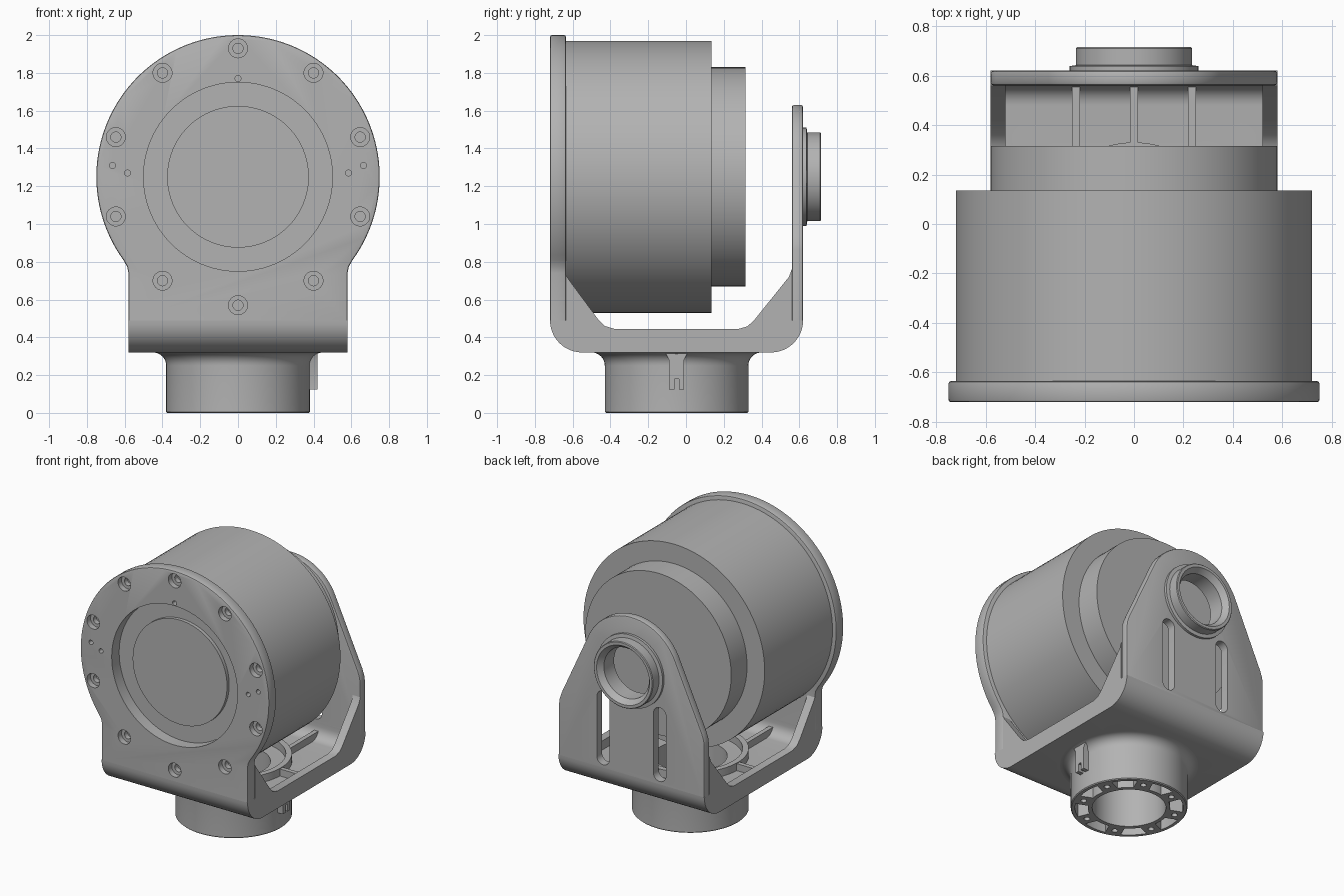
import bpy, bmesh
from math import radians, sin, cos, pi
from mathutils import Matrix, Vector

if "Cube" in bpy.data.objects:
    bpy.data.objects.remove(bpy.data.objects["Cube"])

grey = bpy.data.materials.new("machined_grey")
grey.use_nodes = True
grey.diffuse_color = (0.45, 0.45, 0.45, 1)
grey.node_tree.nodes["Principled BSDF"].inputs["Base Color"].default_value = (0.45, 0.45, 0.45, 1)

AXIS_Z = 1.25      # height of the drum axis
COLLAR_Y = -0.05   # depth of the collar axis


def arc(cx, cy, r, a0, a1, n):
    steps = [radians(a0 + (a1 - a0) * i / n) for i in range(n + 1)]
    return [(cx + r * cos(a), cy + r * sin(a)) for a in steps]


def mirrored(right):
    """Close an outline whose right half runs upward."""
    return right + [(-x, z) for x, z in reversed(right)]


def place(u, v, h, axis):
    return {"x": (h, u, v), "y": (u, h, v), "z": (u, v, h)}[axis]


def add_prism(bm, pts, axis, a, b):
    face = bm.faces.new([bm.verts.new(place(u, v, a, axis)) for u, v in pts])
    out = bmesh.ops.extrude_face_region(bm, geom=[face])
    move = Vector(place(0, 0, b - a, axis))
    bmesh.ops.translate(bm, vec=move, verts=[g for g in out["geom"] if isinstance(g, bmesh.types.BMVert)])


def add_lathe(bm, profile, axis, centre, closed=False, steps=96):
    """Spin (radius, height) points about an axis through centre."""
    cx, cy = centre
    turn = Vector(place(0, 0, 1, axis))
    verts = [bm.verts.new(place(cx + r, cy, h, axis)) for r, h in profile]
    pairs = list(zip(verts, verts[1:])) + ([(verts[-1], verts[0])] if closed else [])
    edges = [bm.edges.new(p) for p in pairs]
    bmesh.ops.spin(bm, geom=verts + edges, cent=place(cx, cy, 0, axis), axis=turn,
                   angle=2 * pi, steps=steps, use_merge=False)
    bmesh.ops.remove_doubles(bm, verts=bm.verts[:], dist=1e-5)


def finish(bm, name):
    bmesh.ops.recalc_face_normals(bm, faces=bm.faces[:])
    mesh = bpy.data.meshes.new(name)
    bm.to_mesh(mesh)
    bm.free()
    mesh.materials.append(grey)
    obj = bpy.data.objects.new(name, mesh)
    bpy.context.collection.objects.link(obj)
    return obj


def smooth(obj):
    bpy.ops.object.select_all(action="DESELECT")
    obj.select_set(True)
    bpy.context.view_layer.objects.active = obj
    bpy.ops.object.shade_smooth_by_angle(angle=radians(30))


def prism(name, pts, axis, a, b):
    bm = bmesh.new()
    add_prism(bm, pts, axis, a, b)
    return finish(bm, name)


def lathe(name, profile, axis, centre, closed=False):
    bm = bmesh.new()
    add_lathe(bm, profile, axis, centre, closed)
    return finish(bm, name)


def plate(name, pts, a, b, width):
    """Upright plate with its rim softened, except along the bottom joint."""
    bm = bmesh.new()
    add_prism(bm, pts, "y", a, b)
    low = min(v.co.z for v in bm.verts)
    rim = [e for e in bm.edges if abs(e.verts[0].co.y - e.verts[1].co.y) < 1e-6
           and max(v.co.z for v in e.verts) > low + 1e-4]
    bmesh.ops.bevel(bm, geom=rim, offset=width, segments=2, profile=0.5, affect="EDGES")
    return finish(bm, name)


def cut(obj, bm):
    cutter = finish(bm, "cutter")
    cutter.hide_render = True
    mod = obj.modifiers.new("cut", "BOOLEAN")
    mod.operation, mod.solver, mod.object = "DIFFERENCE", "EXACT", cutter
    bpy.context.view_layer.objects.active = obj
    bpy.ops.object.modifier_apply(modifier=mod.name)
    bpy.data.objects.remove(cutter)


def box(u0, u1, v0, v1):
    return [(u0, v0), (u1, v0), (u1, v1), (u0, v1)]


parts = []

# Drum with raised front disc and stepped rear
parts.append(lathe("drum", [(0, -0.66), (0.375, -0.66), (0.375, -0.635), (0.72, -0.635), (0.72, 0.135),
                            (0.58, 0.135), (0.58, 0.315), (0, 0.315)], "y", (0, AXIS_Z)))

# Front plate: round flange on a square foot, bored and drilled
half = [(0.58, 0.49), (0.58, 0.74), (0.587, 0.775)] + arc(0, AXIS_Z, 0.75, -36, 89, 50)
front = plate("front_plate", mirrored(half), -0.72, -0.635, 0.01)
bm = bmesh.new()
add_lathe(bm, [(0, -0.8), (0.5, -0.8), (0.5, -0.6), (0, -0.6)], "y", (0, AXIS_Z))
for x, z in arc(0, AXIS_Z, 0.68, 18, 342, 9):
    add_lathe(bm, [(0, -0.75), (0.05, -0.75), (0.05, -0.68), (0.027, -0.68), (0.027, -0.645),
                   (0, -0.645)], "y", (x, z), steps=32)
for x, z in [(0, 1.77), (0.665, 1.31), (-0.665, 1.31), (0.585, 1.27), (-0.585, 1.27)]:
    add_lathe(bm, [(0, -0.75), (0.016, -0.75), (0.016, -0.67), (0, -0.67)], "y", (x, z), steps=20)
cut(front, bm)
parts.append(front)

# Rear plate: tapered to a round head, with bearing hole and two slots
half = [(0.58, 0.49), (0.58, 0.86), (0.575, 0.895), (0.56, 0.94)] + arc(0, AXIS_Z, 0.38, 25, 89, 24)
rear = plate("rear_plate", mirrored(half), 0.56, 0.62, 0.012)
bm = bmesh.new()
add_lathe(bm, [(0, 0.5), (0.18, 0.5), (0.18, 0.7), (0, 0.7)], "y", (0, AXIS_Z))
for x in (-0.225, 0.225):
    add_prism(bm, arc(x, 0.99, 0.05, 0, 180, 12) + arc(x, 0.56, 0.05, 180, 360, 12), "y", 0.5, 0.7)
cut(rear, bm)
parts.append(rear)

# Bearing boss on the rear plate
parts.append(lathe("rear_boss", [(0.18, 0.62), (0.26, 0.62), (0.26, 0.638), (0.235, 0.642), (0.235, 0.71),
                                 (0.23, 0.715), (0.21, 0.715), (0.18, 0.675)], "y", (0, AXIS_Z), True))

# Floor tray with rounded outer corners joining both plates
inner = arc(0.48, 0.46, 0.08, 0, -90, 6) + arc(-0.555, 0.46, 0.08, 270, 180, 6)
outer = arc(-0.55, 0.49, 0.17, 180, 270, 12) + arc(0.45, 0.49, 0.17, 270, 360, 12)
tray = prism("floor_tray", outer + [(0.56, 0.49)] + inner + [(-0.635, 0.49)], "x", -0.58, 0.58)
bm = bmesh.new()
add_lathe(bm, [(0, 0.2), (0.24, 0.2), (0.24, 0.5), (0, 0.5)], "z", (0, COLLAR_Y))
cut(tray, bm)
parts.append(tray)

# Side gussets
slope = [(-0.635, 0.73), (-0.62, 0.705), (-0.465, 0.495), (-0.43, 0.46), (-0.38, 0.445),
         (0.28, 0.445), (0.325, 0.458), (0.36, 0.49), (0.545, 0.72), (0.56, 0.76)]
for side, a, b in (("left", 0.52, 0.58), ("right", -0.58, -0.52)):
    parts.append(prism(side + "_gusset", slope + inner, "x", a, b))

# Floor ribs and ring
parts.append(lathe("floor_ring", [(0.38, 0.37), (0.38, 0.435), (0.34, 0.435), (0.34, 0.37)],
                   "z", (0, COLLAR_Y), True))
for x in (-0.235, 0, 0.235):
    reach = (0.37 ** 2 - x * x) ** 0.5
    parts.append(prism("rear_floor_rib", box(x - 0.016, x + 0.016, COLLAR_Y + reach, 0.565), "z", 0.375, 0.43))
    parts.append(prism("front_floor_rib", box(x - 0.016, x + 0.016, -0.64, COLLAR_Y - reach), "z", 0.375, 0.43))
for a, b in ((-0.53, -0.37), (0.37, 0.53)):
    parts.append(prism("cross_rib", box(a, b, COLLAR_Y - 0.016, COLLAR_Y + 0.016), "z", 0.375, 0.43))

# Collar below the tray, flared at the top, pocketed and drilled underneath
flare = [(r, z) for r, z in arc(0.45, 0.25, 0.07, 180, 90, 8)]
collar = lathe("collar", [(0.24, 0), (0.374, 0), (0.38, 0.006)] + flare + [(0.24, 0.32)],
               "z", (0, COLLAR_Y), True)
bm = bmesh.new()
for i in range(8):
    mid = 45 * i
    add_prism(bm, arc(0, COLLAR_Y, 0.352, mid - 14, mid + 14, 6)
              + arc(0, COLLAR_Y, 0.268, mid + 11, mid - 11, 5), "z", -0.1, 0.22)
    a = radians(mid + 22.5)
    add_lathe(bm, [(0, -0.1), (0.02, -0.1), (0.02, 0.1), (0, 0.1)], "z",
              (0.31 * cos(a), COLLAR_Y + 0.31 * sin(a)), steps=20)
cut(collar, bm)
parts.append(collar)

# Notched key on the left of the collar
parts.append(prism("collar_key", [(-0.09, 0.125), (-0.062, 0.125), (-0.062, 0.18), (-0.038, 0.18), (-0.038, 0.125),
                                  (-0.01, 0.125), (-0.01, 0.28), (0.01, 0.32), (-0.11, 0.32), (-0.09, 0.28)],
                   "x", 0.365, 0.42))

for part in parts:
    smooth(part)
